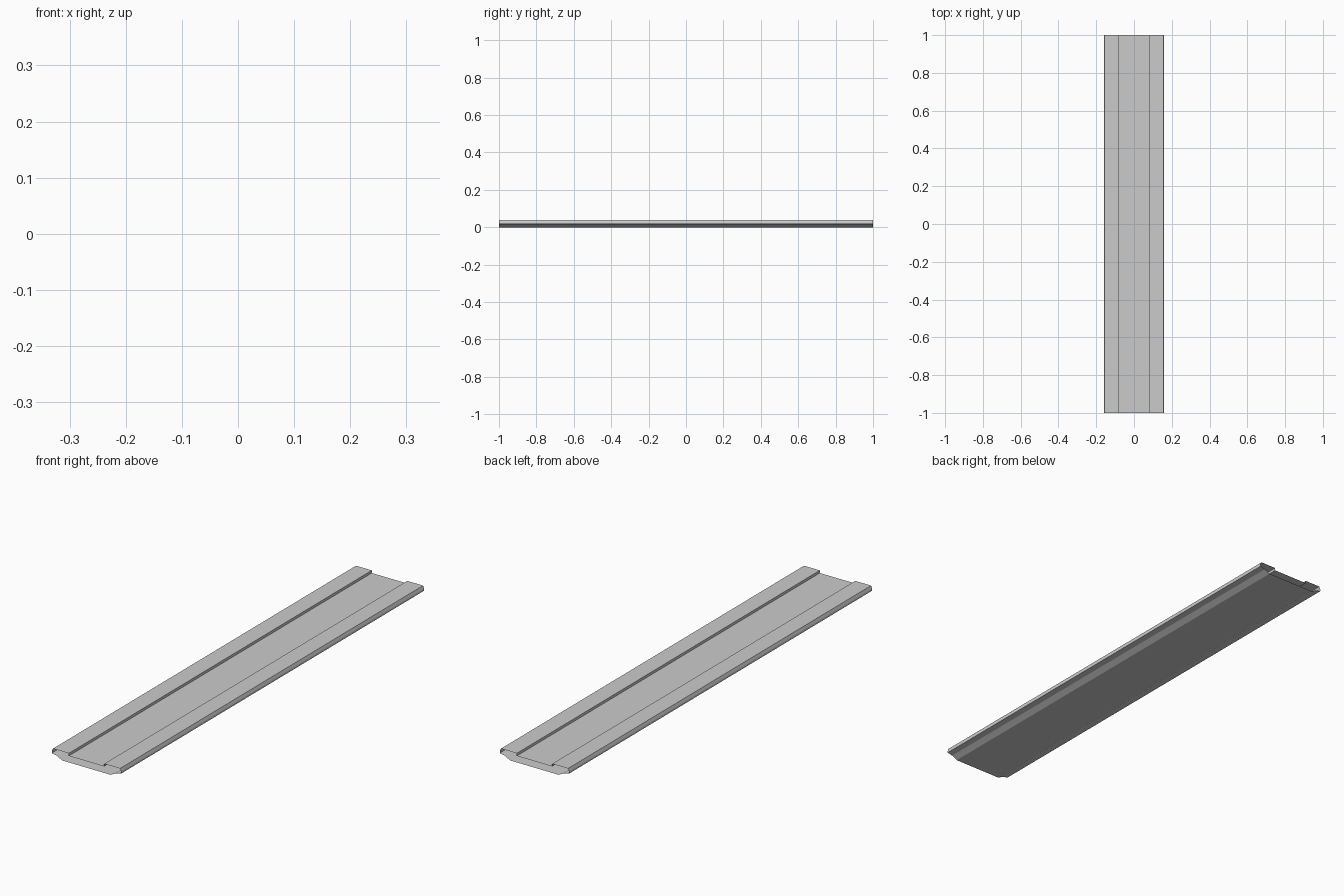
import bpy
import bmesh

if "Cube" in bpy.data.objects:
    bpy.data.objects.remove(bpy.data.objects["Cube"])

# Right half of the hollow cross-section (x, z), from bottom to recessed top
half = [
    (0.112, 0.0),     # bottom plate edge
    (0.136, 0.013),   # sloped lower side
    (0.16, 0.018),    # outer underside
    (0.16, 0.026),    # outer edge
    (0.155, 0.038),   # bevel to raised lip
    (0.082, 0.038),   # raised lip
    (0.082, 0.027),   # step down to recessed top
]
profile = half + [(-x, z) for x, z in reversed(half)]

# Open-ended hollow slat swept along y
bm = bmesh.new()
front = [bm.verts.new((x, -1, z)) for x, z in profile]
back = [bm.verts.new((x, 1, z)) for x, z in profile]
n = len(profile)
for i in range(n):
    j = (i + 1) % n
    bm.faces.new((front[i], back[i], back[j], front[j]))
# Point the wall normals outward
bm.normal_update()
bottom = min(bm.faces, key=lambda f: f.calc_center_median().z)
if bottom.normal.z > 0:
    bmesh.ops.reverse_faces(bm, faces=bm.faces[:])

mesh = bpy.data.meshes.new("hollow_slat")
bm.to_mesh(mesh)
bm.free()
slat = bpy.data.objects.new("hollow_slat", mesh)
bpy.context.collection.objects.link(slat)
